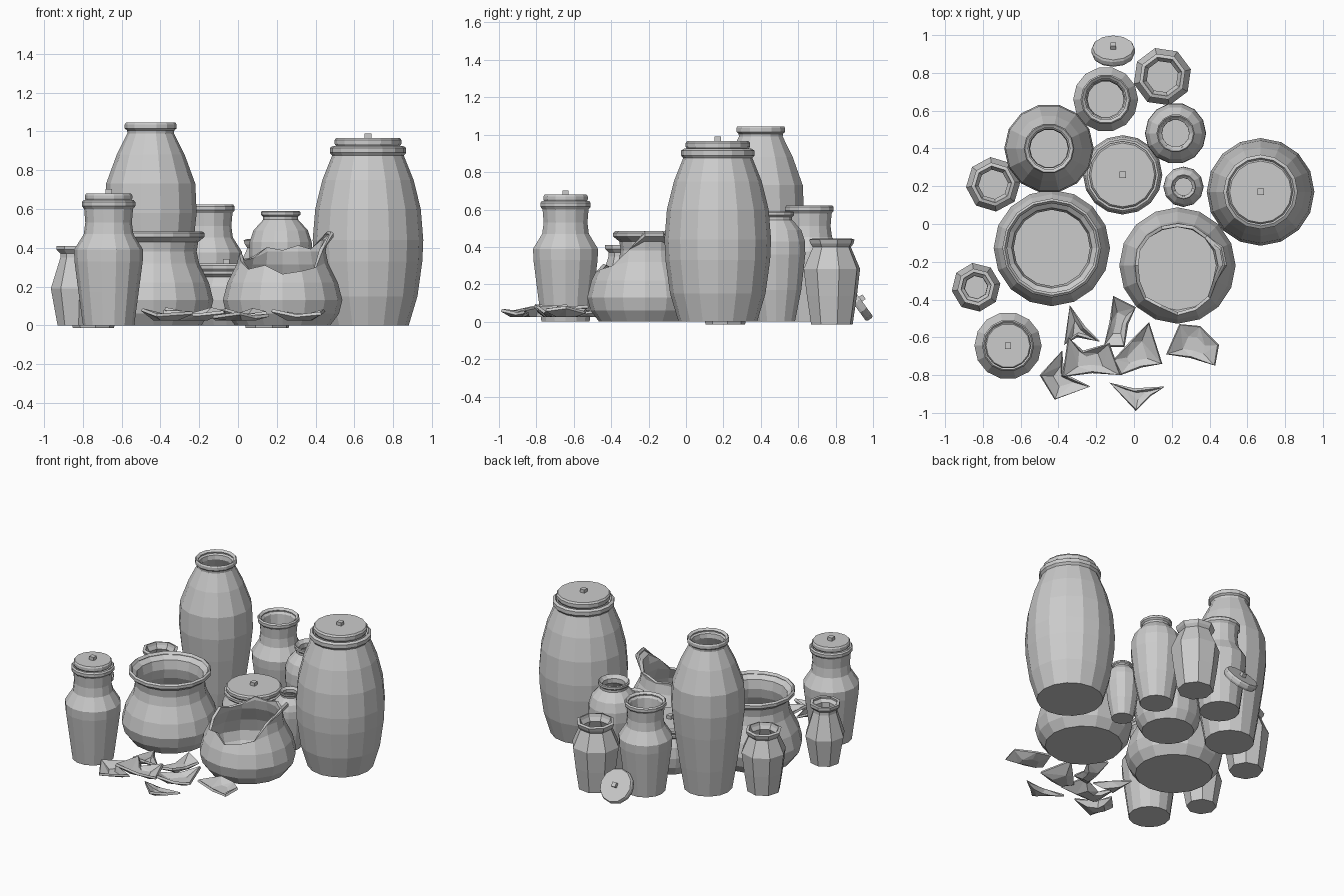
import bpy, bmesh, math
from mathutils import Matrix, Vector

if "Cube" in bpy.data.objects:
    bpy.data.objects.remove(bpy.data.objects["Cube"])


def add_object(name, bm, loc, rot=(0, 0, 0), thick=0):
    bmesh.ops.remove_doubles(bm, verts=bm.verts, dist=0.0005)
    bmesh.ops.recalc_face_normals(bm, faces=bm.faces)
    me = bpy.data.meshes.new(name)
    bm.to_mesh(me)
    bm.free()
    ob = bpy.data.objects.new(name, me)
    ob.location, ob.rotation_euler = loc, rot
    bpy.context.collection.objects.link(ob)
    if thick:
        mod = ob.modifiers.new("wall", 'SOLIDIFY')
        mod.thickness, mod.offset = thick, -1
    return ob


def radius_at(profile, z):
    for (r0, z0), (r1, z1) in zip(profile, profile[1:]):
        if z0 <= z <= z1 and z1 > z0:
            return r0 + (r1 - r0) * (z - z0) / (z1 - z0)
    return profile[-1][0]


def lathe(bm, profile, n, turn=0.0, top=False, cuts=None):
    """Spin a (radius, z) profile; cuts gives a broken height per column."""
    rings = []
    for r, z in profile:
        ring = []
        for i in range(n):
            a = 2 * math.pi * i / n + turn
            rr, zz = r, z
            if cuts and z > cuts[i]:
                zz = cuts[i]
                rr = radius_at(profile, zz)
            ring.append(bm.verts.new((rr * math.cos(a), rr * math.sin(a), zz)))
        rings.append(ring)
    for lo, hi in zip(rings, rings[1:]):
        for i in range(n):
            j = (i + 1) % n
            bm.faces.new((lo[i], lo[j], hi[j], hi[i]))
    bm.faces.new(rings[0][::-1])
    if top:
        bm.faces.new(rings[-1])


def pot(name, profile, x, y, n, s=1.0, turn=0.0, thick=0.02, cuts=None):
    bm = bmesh.new()
    lathe(bm, [(r * s, z * s) for r, z in profile], n, turn, cuts=cuts)
    return add_object(name, bm, (x, y, 0), thick=thick)


def lid(name, r, h, loc, n, rot=(0, 0, 0), knob=0.034):
    bm = bmesh.new()
    lathe(bm, [(r * .95, 0), (r, h * .3), (r, h * .75), (r * .95, h)], n, top=True)
    # small square knob
    bmesh.ops.create_cube(bm, size=1, matrix=Matrix.Translation((0, 0, h + .008))
                          @ Matrix.Diagonal((knob, knob, .03, 1)))
    return add_object(name, bm, loc, rot)


# profiles (radius, height)
TALL = [(.155, 0), (.185, .18), (.22, .42), (.237, .58), (.23, .73), (.175, .88),
        (.12, .99), (.122, 1.005), (.134, 1.015), (.134, 1.035), (.128, 1.045)]
WIDE = [(.245, 0), (.29, .06), (.308, .13), (.285, .22), (.235, .32), (.222, .38),
        (.23, .43), (.262, .455), (.262, .475), (.25, .485)]
BIG = [(.21, 0), (.255, .15), (.28, .33), (.285, .44), (.272, .6), (.235, .75),
       (.185, .875), (.197, .89), (.197, .915), (.18, .925)]
SQUAT = [(.165, 0), (.2, .06), (.21, .13), (.2, .2), (.172, .25), (.19, .265), (.19, .28)]
NECKED = [(.132, 0), (.155, .17), (.176, .33), (.178, .39), (.128, .47), (.12, .53),
          (.126, .6), (.138, .615), (.138, .635), (.13, .645)]
ROUND = [(.105, 0), (.14, .17), (.162, .36), (.16, .43), (.14, .49), (.09, .545),
         (.09, .56), (.101, .57), (.101, .585), (.095, .59)]
SMALL = [(.1, 0), (.118, .14), (.136, .28), (.085, .4), (.1, .425), (.106, .445)]
LOW = [(.095, 0), (.13, .19), (.08, .35), (.08, .37), (.1, .39), (.1, .41)]

# intact pots and jars
pot("tall_vase", TALL, -.45, .40, 14)
pot("wide_bowl_pot", WIDE, -.435, -.127, 16)
pot("big_jar", BIG, .67, .17, 16)
lid("big_jar_lid", .172, .045, (.67, .17, .922), 16)
pot("squat_pot", SQUAT, -.06, .26, 16)
lid("squat_pot_lid", .178, .04, (-.06, .26, .278), 16)
pot("necked_jar_front", NECKED, -.667, -.644, 14)
lid("necked_jar_lid", .122, .037, (-.667, -.644, .642), 14)
pot("necked_jar_back", NECKED, -.15, .66, 14, .965)
pot("round_jar", ROUND, .22, .48, 14)
pot("round_jar_small", ROUND, .262, .197, 12, .66, thick=.014)
pot("small_vase_back", SMALL, .15, .78, 8, 1.0, .25)
pot("small_vase_left", SMALL, -.745, .21, 8, .92, .1)
pot("small_vase_front", LOW, -.836, -.335, 8, 1.0, .15)

# loose lid leaning against the back jar
t = math.radians(-54)
lid("loose_lid", .116, .045, (-.11, .897, .094), 12, (t, 0, 0), .03)

# broken pot with a surviving piece of rim on its right
pot("broken_pot", WIDE, .23, -.22, 16, thick=.018, cuts=[
    .49, .49, .39, .41, .385, .40, .35, .34, .37, .33, .29, .31, .265, .28, .30, .385])

# shards on the ground: outline points in the top view, curl height
SHARDS = [
    ([(-.34, -.43), (-.26, -.54), (-.18, -.62), (-.30, -.60), (-.37, -.64)], .045),
    ([(-.11, -.38), (.01, -.44), (-.03, -.53), (-.05, -.65), (-.16, -.65), (-.13, -.52)], .05),
    ([(-.35, -.60), (-.27, -.67), (-.13, -.63), (-.07, -.80), (-.22, -.79), (-.38, -.81)], .06),
    ([(-.38, -.67), (-.37, -.79), (-.23, -.86), (-.42, -.93), (-.50, -.80)], .055),
    ([(.08, -.52), (.15, -.74), (.04, -.76), (-.07, -.80), (-.11, -.72), (-.02, -.62)], .055),
    ([(.24, -.53), (.35, -.54), (.45, -.64), (.43, -.75), (.30, -.71), (.17, -.69)], .05),
    ([(-.13, -.84), (0, -.87), (.16, -.86), (.09, -.91), (.01, -.99)], .035),
]
for k, (pts, h) in enumerate(SHARDS):
    bm = bmesh.new()
    c = sum((Vector(p) for p in pts), Vector((0, 0))) / len(pts)
    outer, inner = [], []
    for i, p in enumerate(pts):
        q = Vector(p)
        m = c.lerp(q, .45)
        outer.append(bm.verts.new((q.x, q.y, .02 + h * (.45, 1, .7)[(i + k) % 3])))
        inner.append(bm.verts.new((m.x, m.y, .024)))
    bm.faces.new(inner)
    for i in range(len(pts)):
        j = (i + 1) % len(pts)
        bm.faces.new((outer[i], outer[j], inner[j], inner[i]))
    bmesh.ops.triangulate(bm, faces=[f for f in bm.faces if len(f.verts) == 4])
    add_object(f"shard_{k + 1}", bm, (0, 0, 0), thick=.016)
